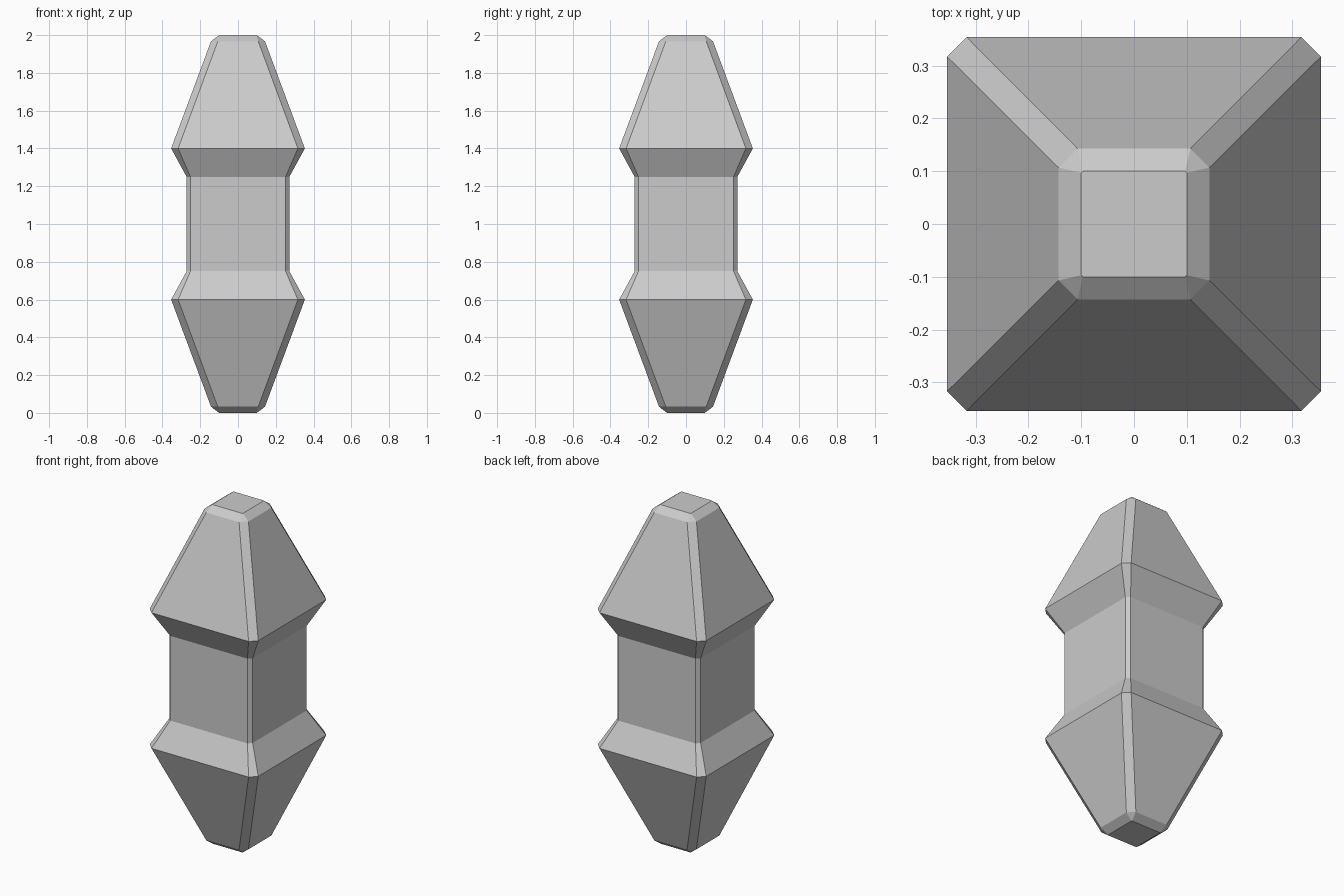
import bpy
import bmesh

if "Cube" in bpy.data.objects:
    bpy.data.objects.remove(bpy.data.objects["Cube"])

# Half profile: height, half width, corner chamfer (mirrored about z = 1)
lower = [(0.0, 0.10, 0.003), (0.033, 0.143, 0.036),
         (0.60, 0.354, 0.037), (0.75, 0.272, 0.020)]
profile = lower + [(2 - z, h, c) for z, h, c in reversed(lower)]


def ring(bm, z, h, c):
    """Square cross-section with chamfered corners."""
    k = h - c
    pts = [(k, -h), (h, -k), (h, k), (k, h), (-k, h), (-h, k), (-h, -k), (-k, -h)]
    return [bm.verts.new((x, y, z)) for x, y in pts]


# Double-pointed body with a narrow waist
bm = bmesh.new()
rings = [ring(bm, *p) for p in profile]
for a, b in zip(rings, rings[1:]):
    for i in range(8):
        j = (i + 1) % 8
        bm.faces.new((a[i], a[j], b[j], b[i]))

# End caps
bm.faces.new(rings[0][::-1])
bm.faces.new(rings[-1])

mesh = bpy.data.meshes.new("bevelled_spindle")
bm.to_mesh(mesh)
bm.free()
bpy.context.collection.objects.link(bpy.data.objects.new("bevelled_spindle", mesh))
